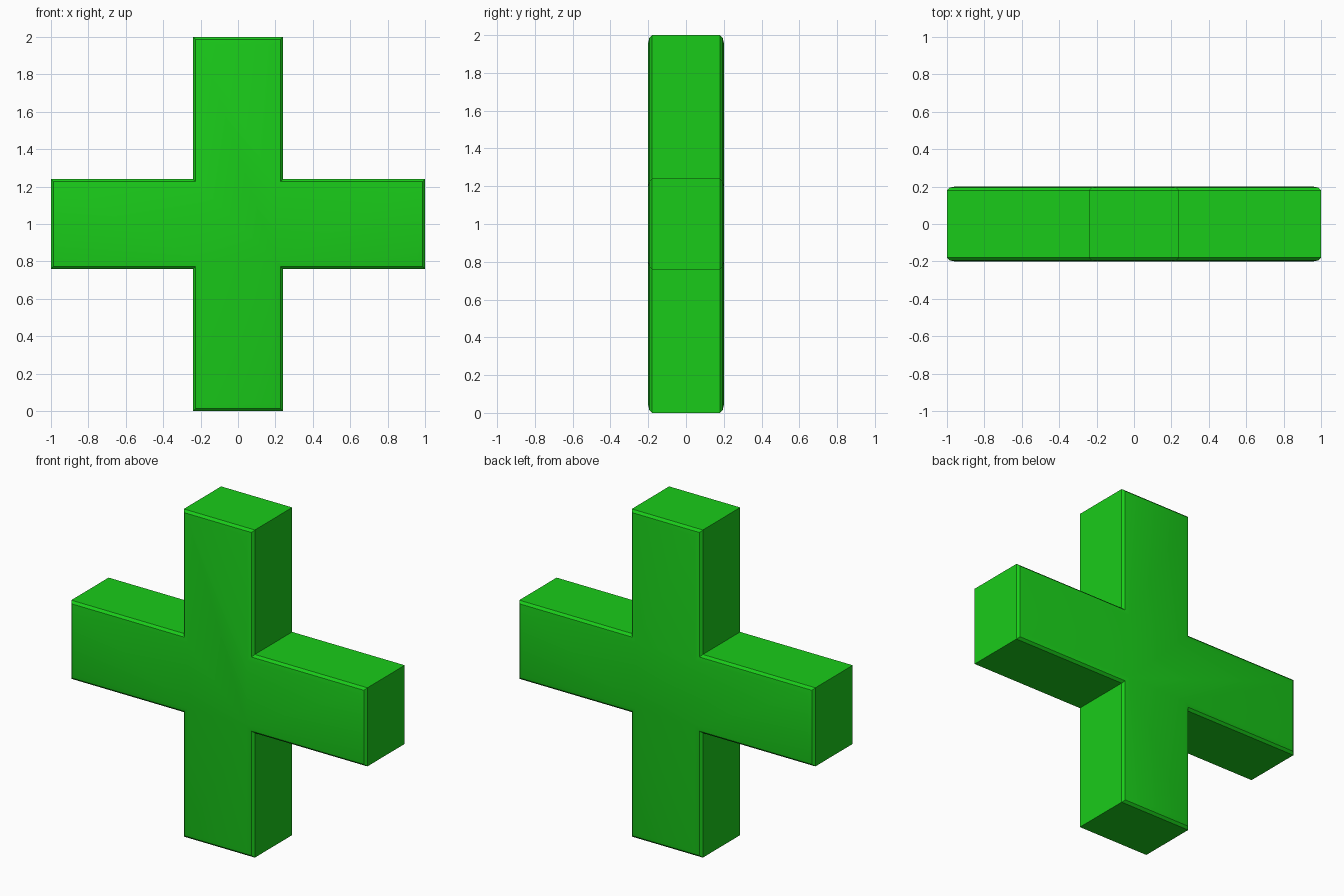
import bpy, bmesh

if "Cube" in bpy.data.objects:
    bpy.data.objects.remove(bpy.data.objects["Cube"])

W, L = 0.24, 1.0  # half width and half length of the arms
# (inset, y) rings from front face to back face, giving softened rims
RIM = [(0.04, 0.2), (0.014, 0.194), (0.0, 0.18)]
RINGS = [(d, -y) for d, y in RIM] + [(d, y) for d, y in reversed(RIM)]


def plus_outline(d):
    """Twelve-point plus outline inset by d."""
    w, l = W - d, L - d
    pts = []
    x, z = 1, 0
    for _ in range(4):
        # points along the arm direction (x, z), turned a quarter each time
        for a, b in ((w, -w), (l, -w), (l, w)):
            pts.append((a * x - b * z, a * z + b * x))
        x, z = -z, x
    return pts


# Plus-shaped body
bm = bmesh.new()
loops = [[bm.verts.new((x, y, z + 1)) for x, z in plus_outline(d)] for d, y in RINGS]
for a, b in zip(loops, loops[1:]):
    for i in range(12):
        j = (i + 1) % 12
        bm.faces.new((a[i], a[j], b[j], b[i]))
bm.faces.new(loops[0])
bm.faces.new(loops[-1])
bmesh.ops.recalc_face_normals(bm, faces=bm.faces)
mesh = bpy.data.meshes.new("plus_body")
bm.to_mesh(mesh)
bm.free()

body = bpy.data.objects.new("plus_body", mesh)
bpy.context.collection.objects.link(body)
green = bpy.data.materials.new("green")
green.diffuse_color = (0.01, 0.6, 0.01, 1)
green.use_nodes = True
green.node_tree.nodes["Principled BSDF"].inputs["Base Color"].default_value = green.diffuse_color
mesh.materials.append(green)

# Smooth rims, sharp sides
bpy.context.view_layer.objects.active = body
body.select_set(True)
bpy.ops.object.shade_smooth_by_angle(angle=0.52)
